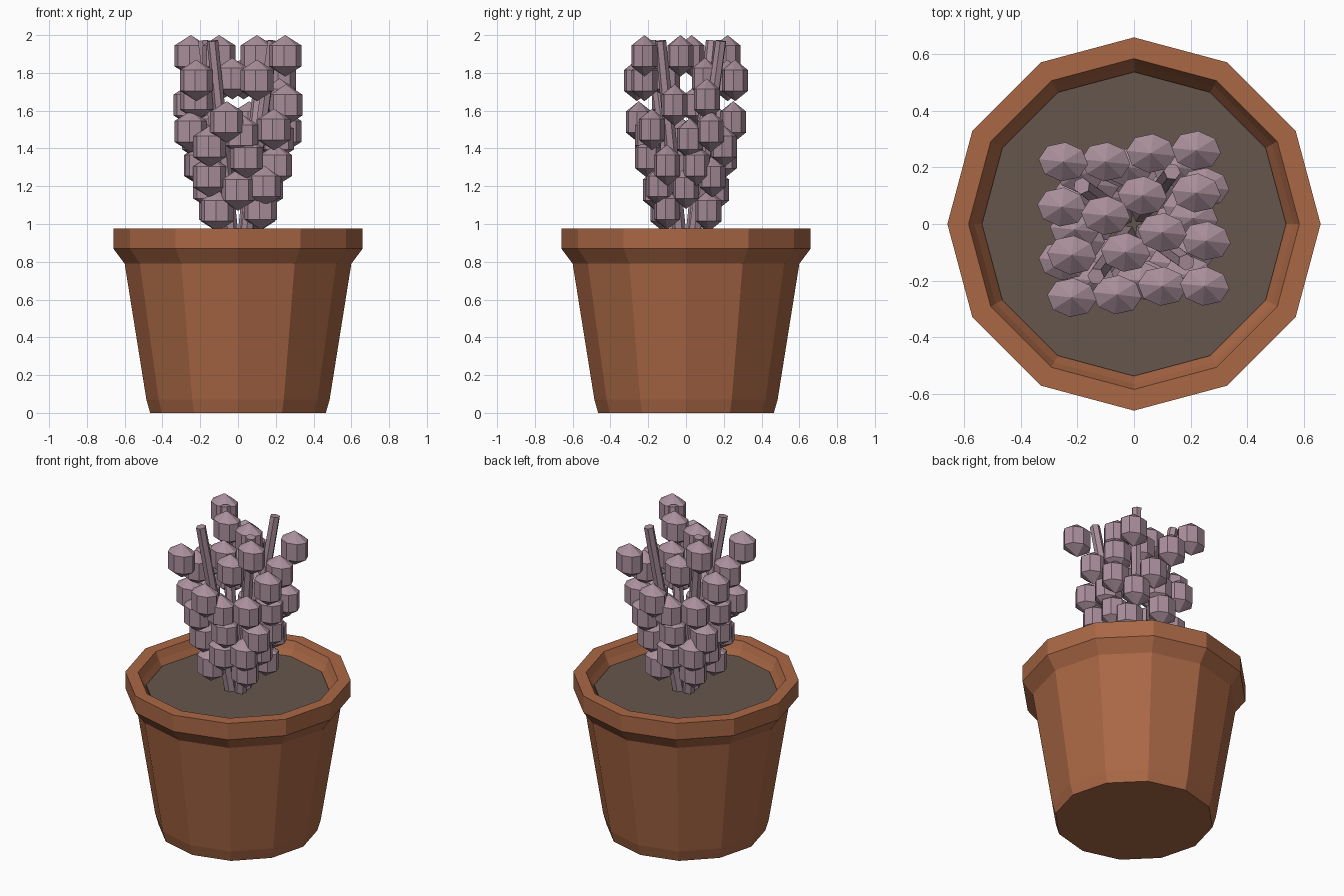
import bpy, bmesh, math
from mathutils import Vector, Matrix

if "Cube" in bpy.data.objects:
    bpy.data.objects.remove(bpy.data.objects["Cube"])


def material(name, rgb):
    m = bpy.data.materials.new(name)
    m.diffuse_color = (*rgb, 1)
    m.use_nodes = True
    m.node_tree.nodes["Principled BSDF"].inputs["Base Color"].default_value = m.diffuse_color
    return m


TERRACOTTA = material("terracotta", (0.40, 0.137, 0.060))
SOIL = material("dark soil", (0.133, 0.093, 0.073))
MAUVE = material("mauve", (0.40, 0.275, 0.33))


def finish(name, bm, mat):
    bmesh.ops.recalc_face_normals(bm, faces=bm.faces)
    me = bpy.data.meshes.new(name)
    bm.to_mesh(me)
    bm.free()
    me.materials.append(mat)
    ob = bpy.data.objects.new(name, me)
    bpy.context.collection.objects.link(ob)
    return ob


def lathe(name, profile, mat, sides=12):
    """Revolve (radius, z) points; both ends are capped."""
    bm = bmesh.new()
    rings = [[bm.verts.new((r * math.cos(2 * math.pi * i / sides),
                            r * math.sin(2 * math.pi * i / sides), z))
              for i in range(sides)] for r, z in profile]
    for a, b in zip(rings, rings[1:]):
        for i in range(sides):
            j = (i + 1) % sides
            bm.faces.new((a[i], a[j], b[j], b[i]))
    bm.faces.new(rings[0])
    bm.faces.new(rings[-1])
    return finish(name, bm, mat)


# Pot with collar and hollow rim, and the soil inside it
lathe("pot", [(0.465, 0), (0.485, 0.07), (0.60, 0.79), (0.66, 0.87), (0.66, 0.975),
              (0.585, 0.975), (0.565, 0.93), (0.535, 0.88)], TERRACOTTA)
lathe("soil", [(0.535, 0.86), (0.538, 0.895)], SOIL)

# Four stems leaning outward from the middle
bm = bmesh.new()
foot, tip = Vector((0.035, -0.025, 0.87)), Vector((0.185, -0.135, 1.97))
axis = tip - foot
for k in range(4):
    mat = (Matrix.Rotation(k * math.pi / 2, 4, 'Z')
           @ Matrix.Translation((foot + tip) / 2)
           @ axis.to_track_quat('Z', 'Y').to_matrix().to_4x4())
    bmesh.ops.create_cone(bm, cap_ends=True, segments=6, radius1=0.035, radius2=0.03,
                          depth=axis.length, matrix=mat)
finish("stems", bm, MAUVE)

# Buds: each position is repeated on the opposite side of the plant
BUDS = [
    (0.25, -0.22, 1.89), (0.22, 0.26, 1.76), (0.10, -0.22, 1.76), (0.10, -0.03, 1.89),
    (-0.06, -0.25, 1.54), (-0.03, -0.10, 1.77), (0.22, 0.11, 1.66), (0.255, -0.06, 1.63),
    (0.19, -0.18, 1.50), (0.25, 0.13, 1.49), (-0.15, -0.20, 1.41), (0.045, -0.20, 1.35),
    (0.20, -0.10, 1.31), (0.19, 0.055, 1.31), (0.0, -0.16, 1.18), (0.15, 0.0, 1.19),
    (-0.11, -0.12, 1.07), (0.12, -0.10, 1.08), (-0.15, -0.14, 1.25), (0.14, -0.14, 1.2),
    (0.21, 0.02, 1.45), (0.02, -0.20, 1.47),
]
bm = bmesh.new()
for x, y, z in BUDS:
    for s in (1, -1):
        mat = (Matrix.Translation((s * x, s * y, z))
               @ Matrix.Rotation(math.radians(-6), 4, 'Z')
               @ Matrix.Diagonal((0.101, 0.080, 0.11, 1)))
        bmesh.ops.create_uvsphere(bm, u_segments=8, v_segments=3, radius=1, matrix=mat)
finish("flower_buds", bm, MAUVE)
